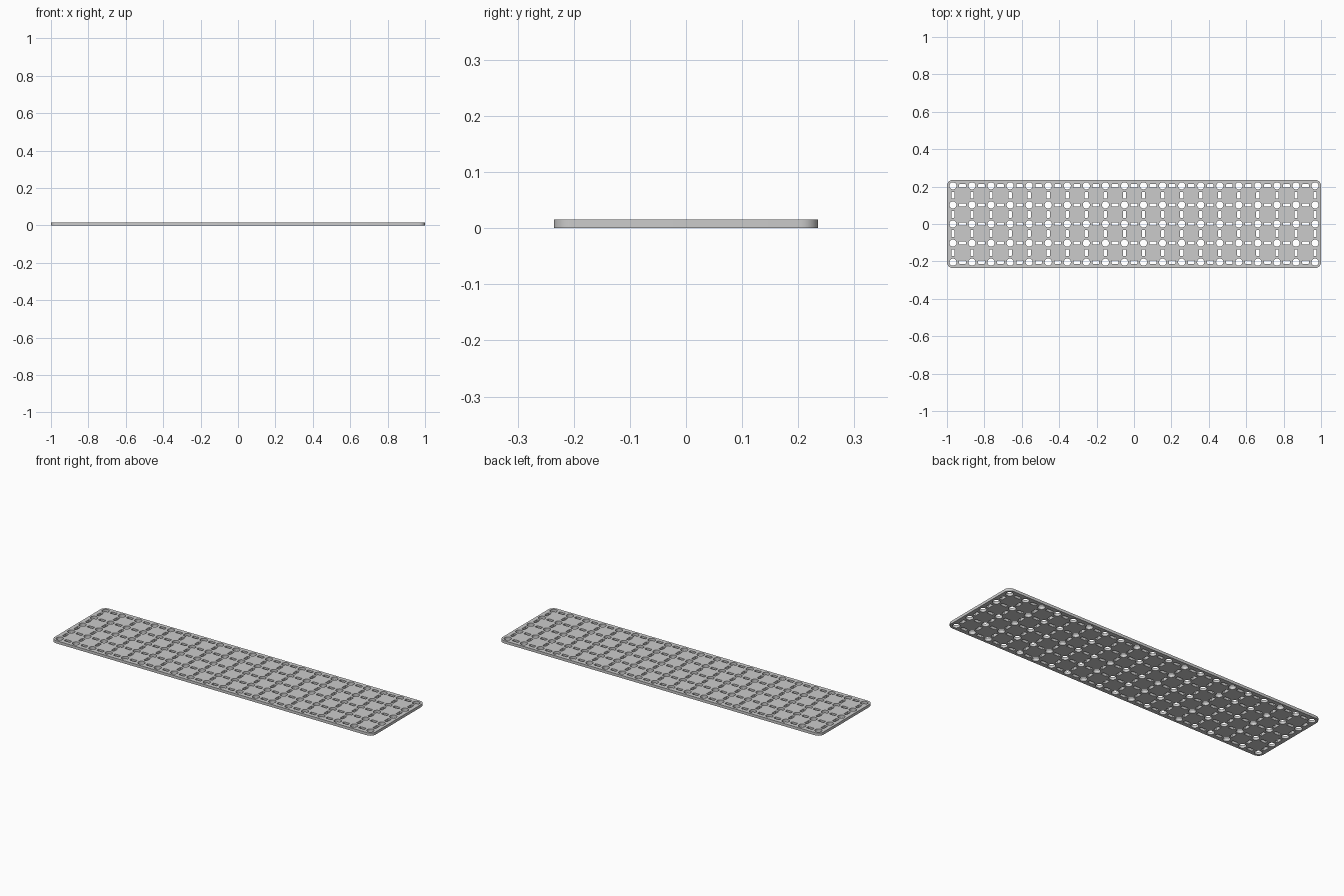
import bpy, bmesh
from math import sin, cos, pi, radians

if "Cube" in bpy.data.objects:
    bpy.data.objects.remove(bpy.data.objects["Cube"])

U = 2 / 157            # one millimetre of the plate in scene units
PITCH, MARGIN = 8 * U, 2.5 * U
COLS, ROWS = 20, 5
THICK = 1.2 * U
HOLE_R = 1.5 * U
SLOT_L, SLOT_W = 2.8 * U, 1.4 * U

curve = bpy.data.curves.new("perforated_plate", 'CURVE')
curve.dimensions = '2D'
curve.fill_mode = 'BOTH'
curve.extrude = THICK / 2


def loop(points):
    s = curve.splines.new('POLY')
    s.points.add(len(points) - 1)
    for p, (x, y) in zip(s.points, points):
        p.co = (x, y, 0, 1)
    s.use_cyclic_u = True


def rounded_rect(cx, cy, w, h, r, n):
    pts = []
    for k, (sx, sy) in enumerate([(1, 1), (-1, 1), (-1, -1), (1, -1)]):
        for i in range(n + 1):
            a = (k + i / n) * pi / 2
            pts.append((cx + sx * (w / 2 - r) + r * cos(a),
                        cy + sy * (h / 2 - r) + r * sin(a)))
    loop(pts)


# Outer outline with rounded corners
rounded_rect(0, 0, (COLS - 1) * PITCH + 2 * MARGIN,
             (ROWS - 1) * PITCH + 2 * MARGIN, MARGIN, 8)

# Grid of round holes, with slots between neighbours both ways
for c in range(COLS):
    for r in range(ROWS):
        x = (c - (COLS - 1) / 2) * PITCH
        y = (r - (ROWS - 1) / 2) * PITCH
        loop([(x + HOLE_R * cos(i * pi / 12), y + HOLE_R * sin(i * pi / 12))
              for i in range(24)])
        if c < COLS - 1:
            rounded_rect(x + PITCH / 2, y, SLOT_L, SLOT_W, 0.2 * U, 2)
        if r < ROWS - 1:
            rounded_rect(x, y + PITCH / 2, SLOT_W, SLOT_L, 0.2 * U, 2)

# Turn the filled profile into a welded mesh standing on z = 0
tmp = bpy.data.objects.new("plate_profile", curve)
bpy.context.collection.objects.link(tmp)
bpy.context.view_layer.update()
mesh = bpy.data.meshes.new_from_object(
    tmp.evaluated_get(bpy.context.evaluated_depsgraph_get()))
bpy.data.objects.remove(tmp)
bm = bmesh.new()
bm.from_mesh(mesh)
bmesh.ops.remove_doubles(bm, verts=bm.verts, dist=1e-5)
bmesh.ops.translate(bm, verts=bm.verts, vec=(0, 0, THICK / 2))
bmesh.ops.recalc_face_normals(bm, faces=bm.faces)
bm.to_mesh(mesh)
bm.free()

plate = bpy.data.objects.new("perforated_plate", mesh)
bpy.context.collection.objects.link(plate)
bpy.context.view_layer.objects.active = plate
plate.select_set(True)
bpy.ops.object.shade_smooth_by_angle(angle=radians(30))
